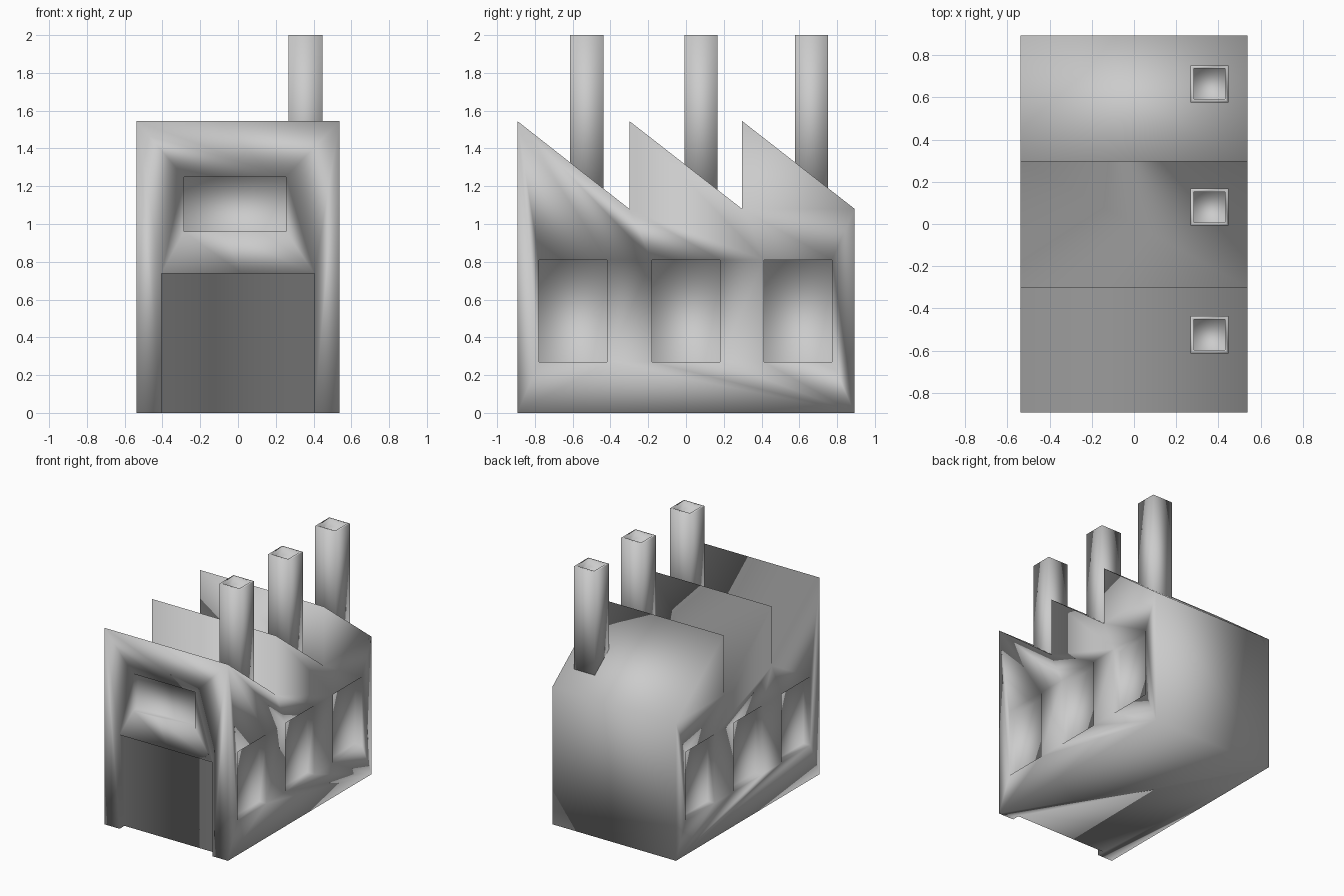
import bpy, bmesh
from mathutils import Matrix, Vector

if "Cube" in bpy.data.objects:
    bpy.data.objects.remove(bpy.data.objects["Cube"])

HALF_X, FRONT, BACK = 0.538, -0.893, 0.893
DEPTH = 0.06                       # depth of window and door recesses


def finish(bm, name):
    bmesh.ops.recalc_face_normals(bm, faces=bm.faces)
    mesh = bpy.data.meshes.new(name)
    bm.to_mesh(mesh)
    bm.free()
    mesh.shade_smooth()            # soft shading across every edge
    obj = bpy.data.objects.new(name, mesh)
    bpy.context.collection.objects.link(obj)
    return obj


def add_box(bm, lo, hi):
    lo, hi = Vector(lo), Vector(hi)
    mat = Matrix.Translation((lo + hi) / 2) @ Matrix.Diagonal((*(hi - lo), 1))
    return bmesh.ops.create_cube(bm, size=1, matrix=mat)["verts"]


# Factory hall: sawtooth side profile extruded across x
profile = [(FRONT, 0), (BACK, 0), (BACK, 1.08), (0.297, 1.545), (0.297, 1.08),
           (-0.30, 1.545), (-0.30, 1.08), (FRONT, 1.545)]
bm = bmesh.new()
side = bm.faces.new([bm.verts.new((-HALF_X, y, z)) for y, z in profile])
ext = bmesh.ops.extrude_face_region(bm, geom=[side])["geom"]
bmesh.ops.translate(bm, vec=(2 * HALF_X, 0, 0),
                    verts=[v for v in ext if isinstance(v, bmesh.types.BMVert)])
hall = finish(bm, "factory_hall")

# Recess cutter: gate, upper front window, three windows on each side
bm = bmesh.new()
add_box(bm, (-0.405, FRONT - 0.1, -0.1), (0.405, FRONT + DEPTH, 0.738))
add_box(bm, (-0.287, FRONT - 0.1, 0.96), (0.253, FRONT + DEPTH, 1.25))
for y in (-0.597, 0.0, 0.593):
    for s in (-1, 1):
        xs = sorted((s * (HALF_X - DEPTH), s * (HALF_X + 0.1)))
        add_box(bm, (xs[0], y - 0.18, 0.27), (xs[1], y + 0.18, 0.81))
cutter = finish(bm, "recess_cutter")
cutter.hide_render = True

mod = hall.modifiers.new("recesses", 'BOOLEAN')
mod.operation = 'DIFFERENCE'
mod.solver = 'EXACT'
mod.object = cutter
bpy.context.view_layer.objects.active = hall
bpy.ops.object.modifier_apply(modifier=mod.name)
bpy.data.objects.remove(cutter)
hall.data.shade_smooth()

# Square chimneys with a hollowed top, rising out of each roof slope
for i, y in enumerate((-0.525, 0.08, 0.664)):
    bm = bmesh.new()
    add_box(bm, (0.267, y - 0.088, 1.1), (0.447, y + 0.088, 2.0))
    top = max(bm.faces, key=lambda f: f.calc_center_median().z)
    bmesh.ops.inset_region(bm, faces=[top], thickness=0.023)
    inner = bmesh.ops.extrude_face_region(bm, geom=[top])["geom"]
    bmesh.ops.translate(bm, vec=(0, 0, -0.06),
                        verts=[v for v in inner if isinstance(v, bmesh.types.BMVert)])
    if top.is_valid:
        bmesh.ops.delete(bm, geom=[top], context='FACES_ONLY')
    finish(bm, f"chimney_{i + 1}")
